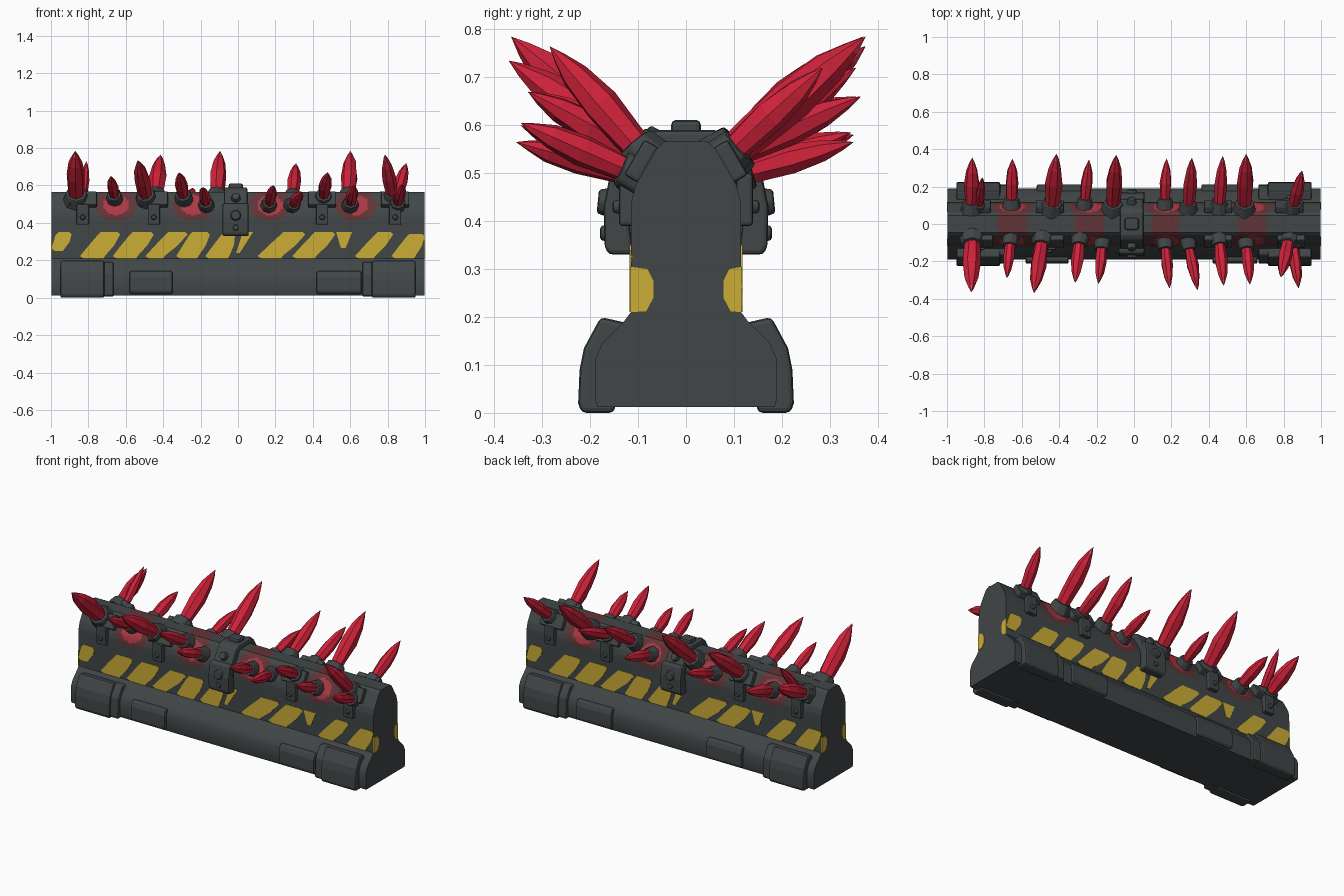
import bpy, bmesh, math, random
from mathutils import Vector, Matrix

if "Cube" in bpy.data.objects:
    bpy.data.objects.remove(bpy.data.objects["Cube"])

random.seed(4)


def material(name, rgb):
    m = bpy.data.materials.new(name)
    m.diffuse_color = (*rgb, 1)
    m.use_nodes = True
    m.node_tree.nodes["Principled BSDF"].inputs["Base Color"].default_value = m.diffuse_color
    return m


METAL = material("dark metal", (0.052, 0.061, 0.063))
YELLOW = material("hazard yellow", (0.60, 0.42, 0.035))
CRYSTAL = material("crystal red", (0.62, 0.016, 0.042))
PINK = material("crystal pink", (0.66, 0.09, 0.13))
DIM = material("dim red glow", (0.12, 0.035, 0.039))
GLOW = material("bright red glow", (0.42, 0.04, 0.06))


def finish(bm, name, mats, bevel=0.0):
    bmesh.ops.recalc_face_normals(bm, faces=bm.faces)
    me = bpy.data.meshes.new(name)
    bm.to_mesh(me)
    bm.free()
    for m in mats:
        me.materials.append(m)
    ob = bpy.data.objects.new(name, me)
    bpy.context.collection.objects.link(ob)
    if bevel:
        b = ob.modifiers.new("bevel", 'BEVEL')
        b.width, b.segments, b.limit_method = bevel, 2, 'ANGLE'
    return ob


def prism(name, pts, vec, mat, bevel=0.0):
    """Extrude a flat 3D outline along vec."""
    bm = bmesh.new()
    a = [bm.verts.new(p) for p in pts]
    b = [bm.verts.new(Vector(p) + Vector(vec)) for p in pts]
    n = len(pts)
    bm.faces.new(a)
    bm.faces.new(b[::-1])
    for i in range(n):
        bm.faces.new((a[i], b[i], b[(i + 1) % n], a[(i + 1) % n]))
    return finish(bm, name, [mat], bevel)


def section(name, yz, x0, x1, s=1, bevel=0.008):
    return prism(name, [(x0, s * y, z) for y, z in yz], (x1 - x0, 0, 0), METAL, bevel)


def oriented(axis, pos):
    return Matrix.Translation(pos) @ Vector(axis).to_track_quat('Z', 'Y').to_matrix().to_4x4()


def cylinder(name, pos, axis, r1, r2, h, sides=8, bevel=0.006):
    bm = bmesh.new()
    bmesh.ops.create_cone(bm, cap_ends=True, segments=sides, radius1=r1, radius2=r2,
                          depth=h, matrix=oriented(axis, pos))
    return finish(bm, name, [METAL], bevel)


def box(name, pos, size, axis=(0, 0, 1), bevel=0.007):
    bm = bmesh.new()
    bmesh.ops.create_cube(bm, size=1, matrix=oriented(axis, pos) @ Matrix.Diagonal((*size, 1)))
    return finish(bm, name, [METAL], bevel)


# Barrier body: lofted profile, glow patches chosen by face position
half = [(0.185, 0.012), (0.19, 0.03), (0.19, 0.11), (0.175, 0.145), (0.13, 0.19), (0.115, 0.21),
        (0.115, 0.40), (0.114, 0.44), (0.105, 0.475), (0.062, 0.55), (0.045, 0.566)]
dense = []
for (y0, z0), (y1, z1) in zip(half, half[1:]):
    n = max(1, round((abs(y1 - y0) + abs(z1 - z0)) / 0.012)) if z0 >= 0.4 else 1
    dense += [(y0 + (y1 - y0) * i / n, z0 + (z1 - z0) * i / n) for i in range(n)]
dense.append(half[-1])
ring = dense + [(-y, z) for y, z in reversed(dense)]
bm = bmesh.new()
NX = 150
rows = [[bm.verts.new((-0.997 + 1.994 * i / NX, y, z)) for y, z in ring] for i in range(NX + 1)]
for a, b in zip(rows, rows[1:]):
    for j in range(len(ring)):
        k = (j + 1) % len(ring)
        bm.faces.new((a[j], b[j], b[k], a[k]))
bm.faces.new(rows[0])
bm.faces.new(rows[-1])
for f in bm.faces:
    c = f.calc_center_median()
    for gx in (-0.65, -0.24, 0.17, 0.63):
        if c.z > 0.56 and abs(c.x - gx) < 0.075:
            f.material_index = 1
        elif 0.4 < c.z <= 0.56:
            e = ((c.x - gx) / 0.11) ** 2 + ((c.z - 0.495) / 0.085) ** 2
            if e < 1:
                f.material_index = 2 if e < 0.38 else 1
    f.smooth = len(f.verts) == 4
body = finish(bm, "barrier_body", [METAL, DIM, GLOW])
bpy.context.view_layer.objects.active = body
body.select_set(True)
bpy.ops.object.shade_smooth_by_angle(angle=math.radians(35))
body.select_set(False)

# Hazard stripes: bottom left/right, top left/right, bottom and top height
stripes = [(-0.998, -0.925, -0.975, -0.89, 0.25, 0.35), (-0.845, -0.71, -0.75, -0.63, 0.21, 0.35),
           (-0.67, -0.535, -0.58, -0.45, 0.21, 0.35), (-0.495, -0.39, -0.39, -0.27, 0.21, 0.35),
           (-0.33, -0.21, -0.26, -0.15, 0.21, 0.35), (-0.175, -0.045, -0.09, -0.015, 0.21, 0.35),
           (-0.01, 0.01, 0.025, 0.08, 0.24, 0.35), (0.105, 0.24, 0.225, 0.36, 0.21, 0.35),
           (0.29, 0.42, 0.395, 0.52, 0.21, 0.35), (0.55, 0.575, 0.525, 0.61, 0.265, 0.35),
           (0.625, 0.735, 0.73, 0.83, 0.21, 0.35), (0.82, 0.95, 0.90, 0.998, 0.21, 0.34)]
for s, side in ((-1, "front"), (1, "back")):
    for b0, b1, t0, t1, zb, zt in stripes:
        m = (zb + zt) / 2
        pts = [(b0, zb + 0.012), (b0 + 0.02, zb), (b1 - 0.01, zb), (b1, zb + 0.015),
               ((b1 + t1) / 2 + 0.008, m), (t1, zt - 0.012), (t1 - 0.012, zt),
               (t0 + 0.015, zt), (t0, zt - 0.015), ((b0 + t0) / 2, m)]
        if b1 - b0 < 0.04:
            pts = [(b0, zb), (b1, zb), (t1, zt), (t0, zt)]
        prism(side + "_stripe", [(-s * x, s * 0.112, z) for x, z in pts], (0, s * 0.006, 0), YELLOW)
    # Stripe ends wrapping on to the end walls
    for e in (-1, 1):
        inner = 0.068 if s * e < 0 else 0.078
        prism("end_stripe", [(e * 0.995, s * y, z) for y, z in
                             ((0.117, 0.21), (inner + 0.015, 0.212), (inner, 0.24), (inner, 0.275),
                              (inner + 0.012, 0.30), (0.117, 0.305))], (e * 0.005, 0, 0), YELLOW)

# Foot armour: corner shoes with a narrower strap, and low middle plates
shoe = [(0.15, 0.0), (0.218, 0.0), (0.225, 0.02), (0.222, 0.09), (0.213, 0.135),
        (0.178, 0.2), (0.125, 0.188), (0.12, 0.15)]
strap = [(0.15, 0.006), (0.208, 0.006), (0.212, 0.02), (0.205, 0.13), (0.165, 0.19), (0.12, 0.19)]
low = [(0.15, 0.02), (0.203, 0.02), (0.212, 0.035), (0.21, 0.11), (0.198, 0.142), (0.15, 0.142)]
for s, side in ((-1, "front"), (1, "back")):
    for e in (-1, 1):
        x0, x1 = sorted((e * 0.95, e * 0.715))
        section(side + "_corner_shoe", shoe, x0, x1, s, 0.01)
        x0, x1 = sorted((e * 0.73, e * 0.665))
        section(side + "_shoe_strap", strap, x0, x1, s)
    for x0, x1 in (((-0.58, -0.35), (0.42, 0.66)) if s < 0 else ((-0.52, -0.28), (0.36, 0.60))):
        section(side + "_foot_plate", low, x0, x1, s)

# Central clamp over the top, with side pads and bolts
clamp = [(0.145, 0.34), (0.15, 0.44), (0.138, 0.49), (0.085, 0.578), (0.06, 0.59)]
section("centre_clamp", clamp + [(-y, z) for y, z in reversed(clamp)], -0.075, 0.05, 1, 0.01)
box("clamp_top_bolt", (-0.012, 0, 0.593), (0.075, 0.062, 0.036), bevel=0.01)
for s in (-1, 1):
    section("clamp_side_pad", [(0.11, 0.33), (0.16, 0.33), (0.17, 0.345), (0.172, 0.43),
                               (0.158, 0.50), (0.13, 0.505)], -0.083, 0.057, s, 0.01)
    cylinder("clamp_bolt", (-0.012, s * 0.172, 0.44), (0, s, 0.1), 0.032, 0.026, 0.024)
    cylinder("clamp_bolt", (-0.012, s * 0.168, 0.375), (0, s, 0), 0.02, 0.016, 0.022)
    cylinder("clamp_bolt", (-0.012, s * 0.122, 0.535), (0, s * 0.86, 0.5), 0.028, 0.022, 0.035)


def crystal(bx, s, tx, ty, tz, r):
    """Faceted spike growing out of an octagonal socket."""
    high = tz > 0.63
    base = Vector((bx, s * (0.08 if high else 0.098), 0.53 if high else 0.495))
    tip = Vector((tx, s * ty, tz))
    d = tip - base
    length = d.length
    mat = oriented(d, base)
    bm = bmesh.new()
    n, spin = 7, random.random()
    rings = []
    for t, k in ((-0.05, 0.72), (0.2, 0.86), (0.48, 1.0), (0.74, 0.74), (0.9, 0.34)):
        rings.append([bm.verts.new(mat @ Vector((
            r * k * random.uniform(0.92, 1.06) * math.cos((i + spin) * math.tau / n),
            r * k * random.uniform(0.92, 1.06) * math.sin((i + spin) * math.tau / n),
            t * length))) for i in range(n)])
    top = bm.verts.new(tip)
    bm.faces.new(rings[0])
    for a, b in zip(rings, rings[1:]):
        for i in range(n):
            bm.faces.new((a[i], a[(i + 1) % n], b[(i + 1) % n], b[i]))
    for i in range(n):
        f = bm.faces.new((rings[-1][i], rings[-1][(i + 1) % n], top))
        f.material_index = int(i in (1, 4))
    finish(bm, "crystal_spike", [CRYSTAL, PINK])
    d.normalize()
    cylinder("crystal_socket", base + d * 0.012, d, r * 1.25 + 0.008, r * 0.95 + 0.008, 0.06, 8)


# Crystals: base x, tip x, tip distance from the middle, tip height, radius
front = [(-0.865, -0.87, 0.365, 0.785, 0.052), (-0.66, -0.68, 0.29, 0.65, 0.032),
         (-0.49, -0.535, 0.37, 0.735, 0.044), (-0.29, -0.315, 0.315, 0.67, 0.036),
         (-0.17, -0.19, 0.32, 0.59, 0.032), (0.165, 0.19, 0.345, 0.60, 0.032),
         (0.29, 0.34, 0.355, 0.565, 0.032), (0.455, 0.48, 0.33, 0.67, 0.036),
         (0.60, 0.62, 0.325, 0.60, 0.034), (0.83, 0.785, 0.285, 0.765, 0.04),
         (0.85, 0.88, 0.345, 0.605, 0.034)]
back = [(-0.87, -0.865, 0.355, 0.66, 0.042), (-0.83, -0.81, 0.25, 0.73, 0.026),
        (-0.655, -0.65, 0.35, 0.58, 0.036), (-0.44, -0.415, 0.375, 0.765, 0.048),
        (-0.265, -0.24, 0.345, 0.585, 0.032), (-0.115, -0.095, 0.37, 0.785, 0.046),
        (0.165, 0.175, 0.35, 0.565, 0.032), (0.29, 0.31, 0.355, 0.72, 0.038),
        (0.455, 0.475, 0.365, 0.66, 0.036), (0.59, 0.60, 0.375, 0.785, 0.046),
        (0.85, 0.90, 0.285, 0.72, 0.036)]
for s, group in ((-1, front), (1, back)):
    for bx, tx, ty, tz, r in group:
        crystal(bx, s, tx, ty, tz, r)

# Mounting brackets on the shoulders: slanted plate, hanging tab and bolt
for s in (-1, 1):
    for x in (-0.83, -0.45, 0.45, 0.84):
        x = -s * x
        box("bracket_plate", (x, s * 0.093, 0.525), (0.15, 0.085, 0.035), (0, s * 0.87, 0.5))
        box("bracket_tab", (x, s * 0.122, 0.445), (0.065, 0.035, 0.11))
        cylinder("bracket_bolt", (x, s * 0.144, 0.43), (0, s, 0), 0.017, 0.013, 0.018)
